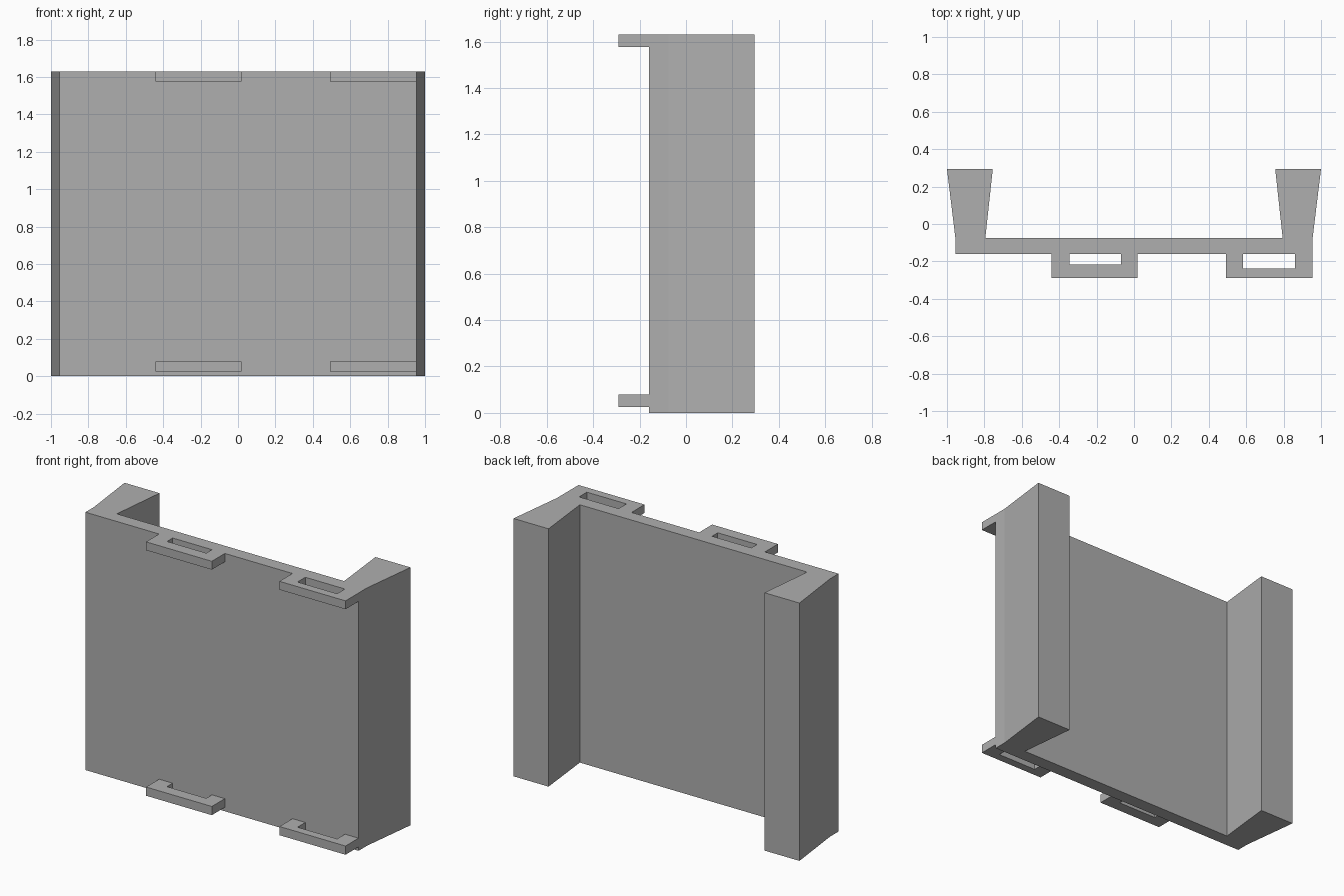
import bpy
import bmesh

cube = bpy.data.objects.get("Cube")
if cube:
    bpy.data.objects.remove(cube, do_unlink=True)

HEIGHT = 1.63
FRONT = -0.16     # front face of the panel
BACK = -0.075     # back face of the panel
LOOP_FRONT = -0.29

grey = bpy.data.materials.new("plain grey")
grey.use_nodes = True
colour = (0.43, 0.43, 0.43, 1)
grey.diffuse_color = colour
grey.node_tree.nodes["Principled BSDF"].inputs["Base Color"].default_value = colour


def extrude_outline(name, outline, z0, z1):
    """Flat-faced prism from a counter-clockwise plan outline."""
    bm = bmesh.new()
    face = bm.faces.new([bm.verts.new((x, y, z0)) for x, y in outline])
    result = bmesh.ops.extrude_face_region(bm, geom=[face], use_keep_orig=True)
    top = [v for v in result["geom"] if isinstance(v, bmesh.types.BMVert)]
    bmesh.ops.translate(bm, verts=top, vec=(0, 0, z1 - z0))
    bmesh.ops.recalc_face_normals(bm, faces=bm.faces)
    mesh = bpy.data.meshes.new(name)
    bm.to_mesh(mesh)
    bm.free()
    mesh.materials.append(grey)
    obj = bpy.data.objects.new(name, mesh)
    bpy.context.collection.objects.link(obj)
    return obj


# Panel with a flared rail along each side, as one mirrored channel profile
right_half = [(0.955, FRONT), (0.955, BACK), (1.0, 0.295), (0.755, 0.295), (0.795, BACK)]
left_half = [(-x, y) for x, y in reversed(right_half)]
extrude_outline("channel_panel", right_half + left_half, 0, HEIGHT)


# Slotted strap loops on the front, at top and bottom
def strap_loop(name, x0, x1, slot0, slot1, slot_front, z0, z1):
    outline = [(x0, LOOP_FRONT), (x1, LOOP_FRONT), (x1, FRONT), (slot1, FRONT),
               (slot1, slot_front), (slot0, slot_front), (slot0, FRONT), (x0, FRONT)]
    extrude_outline(name, outline, z0, z1)


for level, z0, z1 in (("lower", 0.025, 0.08), ("upper", 1.577, HEIGHT)):
    strap_loop(level + "_middle_loop", -0.44, 0.02, -0.345, -0.07, -0.217, z0, z1)
    strap_loop(level + "_left_loop", 0.493, 0.955, 0.583, 0.86, -0.238, z0, z1)
